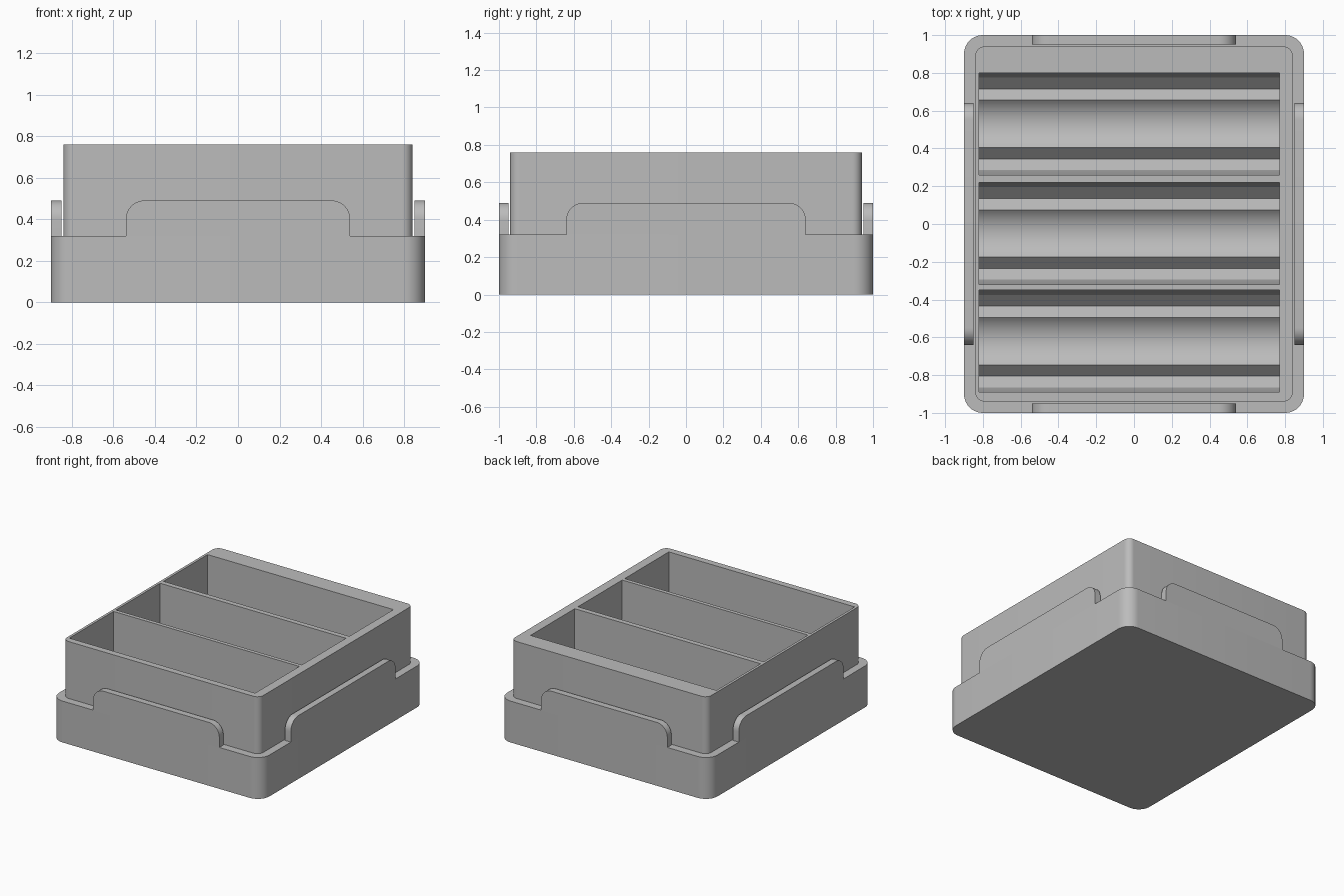
import bpy
import bmesh
from math import sin, cos, pi
from mathutils import Vector

if "Cube" in bpy.data.objects:
    bpy.data.objects.remove(bpy.data.objects["Cube"])

grey = bpy.data.materials.new("plain grey")
grey.use_nodes = True
tone = (0.5, 0.5, 0.5, 1)
grey.diffuse_color = tone
grey.node_tree.nodes["Principled BSDF"].inputs["Base Color"].default_value = tone


def prism(name, outline, direction):
    """Extrude a closed outline of 3D points along a direction."""
    bm = bmesh.new()
    face = bm.faces.new([bm.verts.new(p) for p in outline])
    grown = bmesh.ops.extrude_face_region(bm, geom=[face])["geom"]
    bmesh.ops.translate(bm, vec=Vector(direction),
                        verts=[v for v in grown if isinstance(v, bmesh.types.BMVert)])
    bmesh.ops.recalc_face_normals(bm, faces=bm.faces)
    mesh = bpy.data.meshes.new(name)
    bm.to_mesh(mesh)
    bm.free()
    mesh.materials.append(grey)
    obj = bpy.data.objects.new(name, mesh)
    bpy.context.collection.objects.link(obj)
    return obj


def arc(cx, cy, r, start, end, steps=10):
    angles = [start + (end - start) * i / steps for i in range(steps + 1)]
    return [(cx + r * cos(a), cy + r * sin(a)) for a in angles]


def rounded_box(name, hx, hy, r, bottom, top):
    corners = [(1, 1), (-1, 1), (-1, -1), (1, -1)]
    pts = []
    for i, (sx, sy) in enumerate(corners):
        pts += arc(sx * (hx - r), sy * (hy - r), r, i * pi / 2, (i + 1) * pi / 2)
    return prism(name, [(x, y, bottom) for x, y in pts], (0, 0, top - bottom))


def tab_outline(half, low=0.32, high=0.49, r=0.09):
    right = arc(half - r, high - r, r, 0, pi / 2)
    left = arc(r - half, high - r, r, pi / 2, pi)
    return [(half, low)] + right + left + [(-half, low)]


# Stepped tray body
base = rounded_box("base", 0.9, 1.0, 0.1, 0, 0.32)
upper = rounded_box("upper_tray", 0.84, 0.94, 0.05, 0.32, 0.76)
parts = [base, upper]

# Raised tabs standing on the ledge
for side, s in (("front", -1), ("back", 1)):
    parts.append(prism(side + "_tab", [(u, s, z) for u, z in tab_outline(0.54)],
                       (0, -0.05 * s, 0)))
for side, s in (("left", 1), ("right", -1)):
    parts.append(prism(side + "_tab", [(0.9 * s, u, z) for u, z in tab_outline(0.64)],
                       (-0.05 * s, 0, 0)))

# Three long pockets with a bowl between two grooves in the floor
ridge, groove = 0.16, 0.10
bowl = arc(0, ridge + 0.125, 0.177, -0.75 * pi, -0.25 * pi, 14)
floor = [(-0.27, 0.27), (-0.245, ridge), (-0.185, groove)] + bowl
floor += [(0.185, groove), (0.245, ridge), (0.27, 0.27)]
pocket = floor + [(0.27, 0.9), (-0.27, 0.9)]
for name, y in (("front", -0.62), ("middle", -0.05), ("back", 0.53)):
    cutter = prism(name + "_pocket_cutter", [(-0.82, y + u, z) for u, z in pocket],
                   (1.59, 0, 0))
    cutter.hide_render = True
    cutter.hide_set(True)
    for body in (base, upper):
        cut = body.modifiers.new(name + " pocket", "BOOLEAN")
        cut.operation = "DIFFERENCE"
        cut.solver = "EXACT"
        cut.object = cutter

# Bake the cuts, then shade curves smoothly with crisp edges
bpy.context.view_layer.update()
graph = bpy.context.evaluated_depsgraph_get()
for body in (base, upper):
    cut_mesh = bpy.data.meshes.new_from_object(body.evaluated_get(graph))
    body.modifiers.clear()
    body.data = cut_mesh

bpy.ops.object.select_all(action="DESELECT")
for part in parts:
    part.select_set(True)
bpy.context.view_layer.objects.active = base
bpy.ops.object.shade_smooth_by_angle(angle=pi / 6)
